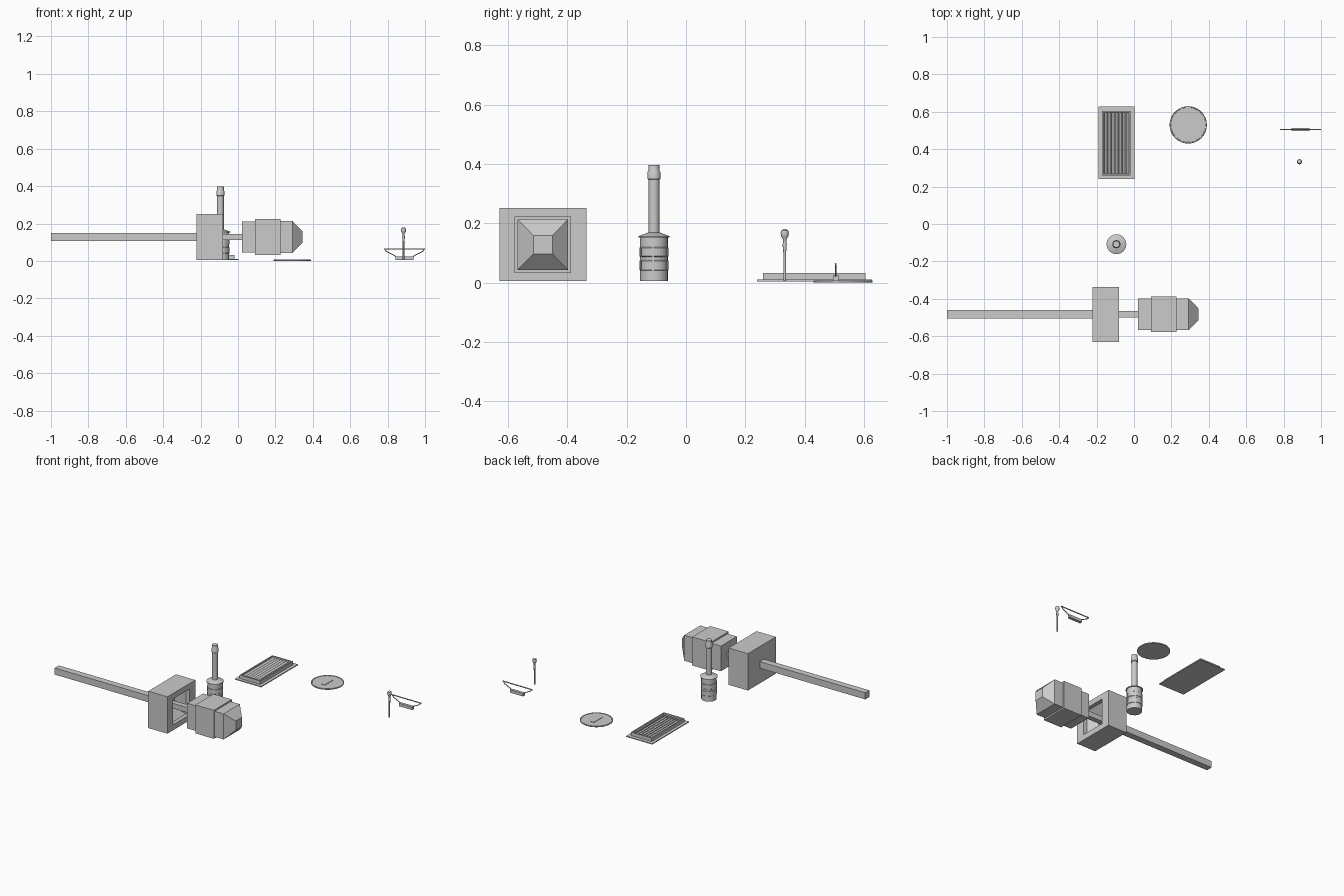
import bpy, bmesh, math
from mathutils import Vector, Matrix

if "Cube" in bpy.data.objects:
    bpy.data.objects.remove(bpy.data.objects["Cube"])


def finish(name, bm, smooth=False):
    bmesh.ops.recalc_face_normals(bm, faces=bm.faces)
    me = bpy.data.meshes.new(name)
    bm.to_mesh(me)
    bm.free()
    ob = bpy.data.objects.new(name, me)
    bpy.context.collection.objects.link(ob)
    if smooth:
        bpy.ops.object.select_all(action='DESELECT')
        ob.select_set(True)
        bpy.context.view_layer.objects.active = ob
        bpy.ops.object.shade_smooth_by_angle(angle=math.radians(35))
    return ob


def add_box(bm, lo, hi, tilt=0):
    lo, hi = Vector(lo), Vector(hi)
    m = (Matrix.Translation((lo + hi) / 2) @ Matrix.Rotation(tilt, 4, 'Y')
         @ Matrix.Diagonal((*(hi - lo), 1)))
    bmesh.ops.create_cube(bm, size=1, matrix=m)


def skin(bm, rings, caps=True):
    loops = [[bm.verts.new(p) for p in r] for r in rings]
    n = len(loops[0])
    for a, b in zip(loops, loops[1:]):
        for i in range(n):
            bm.faces.new((a[i], a[(i + 1) % n], b[(i + 1) % n], b[i]))
    if caps:
        bm.faces.new(loops[0])
        bm.faces.new(loops[-1])


def square_loft(name, stations, cy=-0.483, cz=0.128):
    """Rectangles (x, half width, half height) skinned along x."""
    bm = bmesh.new()
    skin(bm, [[(x, cy + s * hy, cz + t * hz)
               for s, t in ((-1, -1), (1, -1), (1, 1), (-1, 1))]
              for x, hy, hz in stations])
    return finish(name, bm)


def lathe(name, profile, cx, cy, sides=24):
    """Profile of (radius, z) turned about a vertical axis."""
    bm = bmesh.new()
    skin(bm, [[(cx + r * math.cos(2 * math.pi * i / sides),
                cy + r * math.sin(2 * math.pi * i / sides), z)
               for i in range(sides)] for r, z in profile])
    return finish(name, bm, True)


# Ram: long bar, socket block with tapered recess, short rod, stepped head
square_loft("long_bar", [(-1, .022, .022), (-.22, .022, .022)])
square_loft("socket_block", [(-.222, .147, .123), (-.08, .147, .123), (-.08, .086, .086),
                             (-.105, .086, .086), (-.155, .035, .035)])
square_loft("head_rod", [(-.155, .017, .017), (.022, .017, .017)])
square_loft("stepped_head", [(.022, .084, .084), (.09, .084, .084), (.09, .095, .095),
                             (.226, .095, .095), (.226, .085, .085), (.292, .085, .085),
                             (.344, .032, .031)])

# Canister with a long neck and collar
BX, BY = -.094, -.108
lathe("canister", [(.047, .005), (.047, .152), (.053, .152), (.053, .156), (.02, .169),
                   (.018, .169), (.018, .347), (.022, .35), (.022, .372), (.018, .38),
                   (.018, .397)], BX, BY)

# Raised segmented bands around the canister
bm = bmesh.new()
for z0, z1 in ((.04, .076), (.086, .12)):
    for k in range(6):
        angles = [2 * math.pi * (k + f * .86) / 6 for f in (0, .25, .5, .75, 1)]
        skin(bm, [[(BX + r * math.cos(a), BY + r * math.sin(a), z)
                   for r, z in ((.046, z0), (.0495, z0 + .003), (.0495, z1 - .003), (.046, z1))]
                  for a in angles])
finish("canister_bands", bm)

# Vent: base plate, raised frame, tilted slats
bm = bmesh.new()
add_box(bm, (-.19, .24, .004), (.003, .628, .01))
finish("vent_plate", bm)
bm = bmesh.new()
X0, X1, Y0, Y1, W = -.17, -.018, .26, .605, .008
for lo, hi in (((X0, Y0), (X0 + W, Y1)), ((X1 - W, Y0), (X1, Y1)),
               ((X0 + W, Y0), (X1 - W, Y0 + W)), ((X0 + W, Y1 - W), (X1 - W, Y1))):
    add_box(bm, (*lo, .009), (*hi, .033))
finish("vent_frame", bm)
bm = bmesh.new()
for i in range(7):
    x = X0 + W + (i + .5) * (X1 - X0 - 2 * W) / 7
    add_box(bm, (x - .009, Y0 + W, .0195), (x + .009, Y1 - W, .0225), math.radians(35))
finish("vent_slats", bm)

# Round cover with raised rim and a low grip
lathe("round_cover", [(.1, 0), (.1, .005), (.098, .007), (.094, .007), (.093, .0045)],
      .29, .53, 32)
bm = bmesh.new()
add_box(bm, (.278, .485, .004), (.302, .575, .0075))
finish("cover_grip", bm)

# Hanging balance: top wire, two mirrored slanted wires, small block
def wire(name, pts, r, y=.505):
    cu = bpy.data.curves.new(name, 'CURVE')
    cu.dimensions = '3D'
    cu.bevel_depth, cu.bevel_resolution, cu.use_fill_caps = r, 1, True
    sp = cu.splines.new('POLY')
    sp.points.add(len(pts) - 1)
    for p, (x, z) in zip(sp.points, pts):
        p.co = (x, y, z, 1)
    ob = bpy.data.objects.new(name, cu)
    bpy.context.collection.objects.link(ob)


wire("handle_bar", [(.78, .063), (1, .063)], .0035)
for side, name in ((-1, "left_wire"), (1, "right_wire")):
    wire(name, [(.89 + side * dx, z) for dx, z in
                ((.105, .062), (.096, .05), (.055, .03), (.043, .02))], .003)
bm = bmesh.new()
add_box(bm, (.842, .496, .005), (.938, .514, .025))
finish("handle_block", bm)

# Pin with a teardrop head
lathe("pin", [(.0045, .005), (.0045, .1), (.0065, .118), (.007, .13), (.005, .139),
              (.006, .145), (.012, .156), (.014, .167), (.011, .176), (.005, .18)],
      .885, .333, 12)
